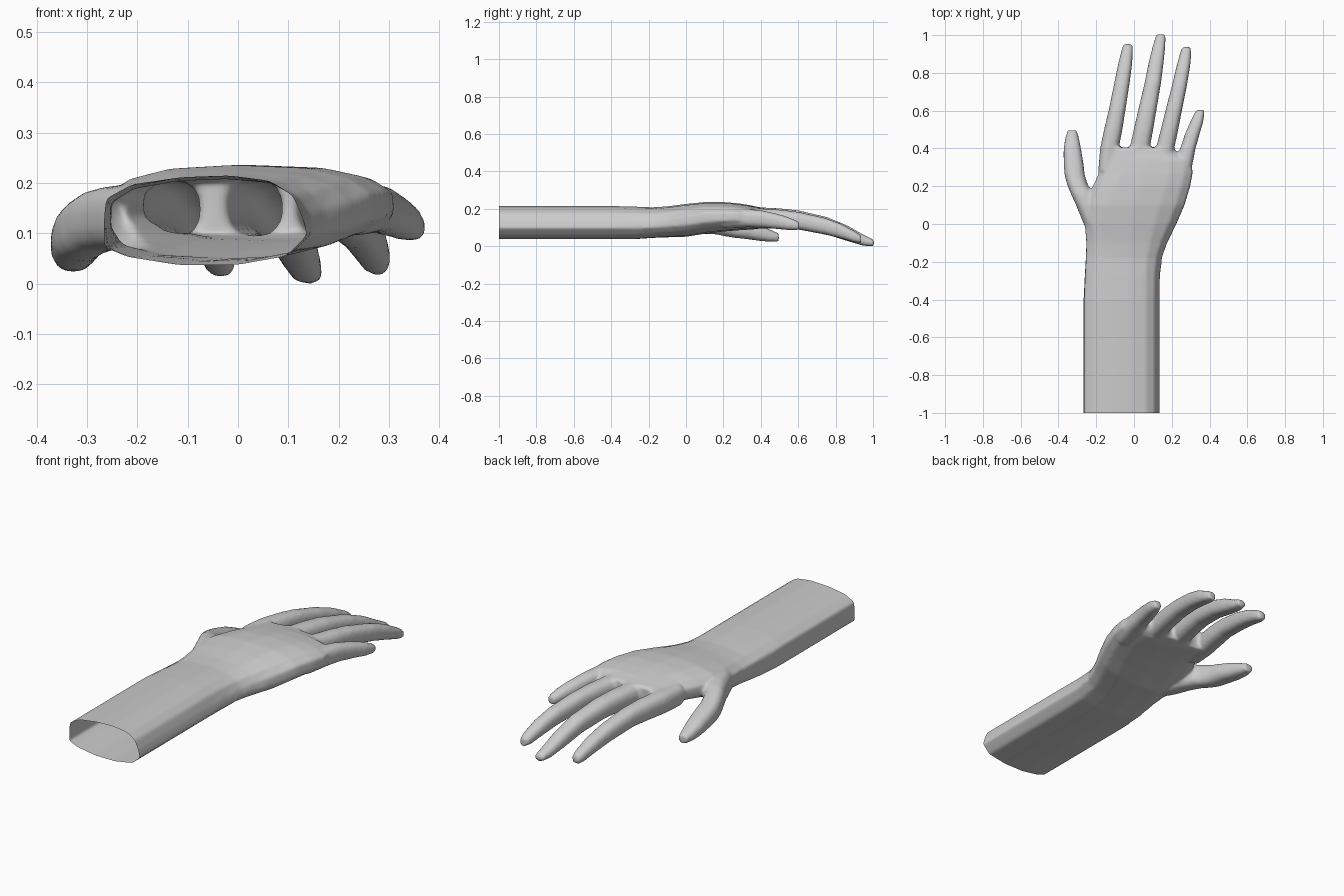
import bpy, bmesh, math

# Forearm cut outline (0..1 box): arched top, blunt left, pointed right
ARM = [(1, .33), (.98, .52), (.93, .78), (.82, .94), (.62, 1), (.38, .98), (.14, .9),
       (.01, .74), (0, .45), (0, .2), (.12, .09), (.37, 0), (.65, 0), (.9, .1)]
N = len(ARM)


def rounded(i, e=0.8):
    a = 2 * math.pi * i / N - 0.2
    c, s = math.cos(a), math.sin(a)
    return (.5 + .5 * math.copysign(abs(c) ** e, c), .5 + .5 * math.copysign(abs(s) ** e, s))


def loft(bm, sections):
    """Closed loft along y; section = (y, x0, x1, z0, z1, roundness)."""
    rings = []
    for y, x0, x1, z0, z1, t in sections:
        ring = []
        for i in range(N):
            (au, av), (ru, rv) = ARM[i], rounded(i)
            u, v = au + (ru - au) * t, av + (rv - av) * t
            ring.append(bm.verts.new((x0 + (x1 - x0) * u, y, z0 + (z1 - z0) * v)))
        rings.append(ring)
    for a, b in zip(rings, rings[1:]):
        for i in range(N):
            j = (i + 1) % N
            bm.faces.new((a[i], a[j], b[j], b[i]))
    bm.faces.new(rings[0][::-1])
    bm.faces.new(rings[-1])


def finger(bm, rows):
    """Rows of (x, y, z, width, height)."""
    loft(bm, [(y, x - w / 2, x + w / 2, z - h / 2, z + h / 2, 1) for x, y, z, w, h in rows])


bm = bmesh.new()

# Forearm, wrist and palm (arm runs long, trimmed later)
loft(bm, [(-1.06, -.267, .137, .037, .215, 0), (-.4, -.267, .137, .037, .215, 0),
          (-.28, -.262, .139, .037, .212, .15), (-.18, -.257, .15, .044, .208, .3),
          (-.1, -.255, .178, .047, .213, .5), (0, -.265, .228, .05, .226, .8),
          (.1, -.262, .272, .066, .236, 1), (.2, -.222, .302, .078, .236, 1),
          (.27, -.19, .315, .084, .23, 1), (.34, -.182, .308, .088, .22, 1),
          (.365, -.18, .25, .09, .214, 1), (.405, -.178, .205, .095, .207, 1)])

# Index, middle and ring fingers
finger(bm, [(-.145, .28, .15, .09, .11), (-.13, .4, .149, .1, .112), (-.11, .5, .146, .098, .108),
            (-.09, .6, .138, .09, .1), (-.065, .74, .108, .083, .092),
            (-.048, .84, .078, .076, .08), (-.036, .92, .046, .062, .064), (-.032, .953, .034, .046, .044)])
finger(bm, [(.005, .28, .155, .1, .11), (.03, .4, .151, .108, .114), (.05, .5, .149, .104, .108),
            (.07, .6, .142, .098, .1), (.1, .75, .11, .088, .095),
            (.118, .86, .07, .08, .085), (.134, .95, .031, .066, .06), (.143, 1.006, .016, .05, .034)])
finger(bm, [(.13, .26, .15, .1, .11), (.16, .38, .149, .1, .11), (.188, .5, .144, .094, .104),
            (.21, .6, .136, .088, .096), (.242, .74, .108, .08, .09),
            (.26, .83, .08, .074, .08), (.273, .9, .051, .062, .062), (.277, .936, .038, .046, .044)])

# Little finger
finger(bm, [(.235, .2, .15, .1, .11), (.262, .32, .15, .098, .1), (.285, .4, .146, .083, .094),
            (.31, .48, .134, .078, .084), (.332, .54, .122, .07, .072),
            (.346, .585, .112, .055, .054), (.35, .605, .108, .04, .04)])

# Thumb
finger(bm, [(-.19, -.06, .13, .1, .11), (-.215, .02, .13, .12, .13), (-.245, .1, .13, .125, .13),
            (-.275, .16, .125, .12, .125), (-.3, .21, .112, .11, .12), (-.314, .26, .1, .108, .112),
            (-.32, .32, .088, .106, .1), (-.326, .39, .072, .095, .088),
            (-.328, .45, .056, .076, .066), (-.327, .496, .046, .05, .044)])

bmesh.ops.recalc_face_normals(bm, faces=bm.faces)
mesh = bpy.data.meshes.new("hand_and_forearm")
bm.to_mesh(mesh)
bm.free()
hand = bpy.data.objects.new("hand_and_forearm", mesh)
bpy.context.collection.objects.link(hand)

# Merge the parts into one blended skin
remesh = hand.modifiers.new("merge", 'REMESH')
remesh.mode = 'VOXEL'
remesh.voxel_size = 0.009
soften = hand.modifiers.new("soften", 'SMOOTH')
soften.factor = 0.5
soften.iterations = 6
skin = bpy.data.meshes.new_from_object(
    hand.evaluated_get(bpy.context.evaluated_depsgraph_get()))
hand.modifiers.clear()

# Trim the forearm to leave an open, hollow end
bm = bmesh.new()
bm.from_mesh(skin)
bmesh.ops.bisect_plane(bm, geom=bm.verts[:] + bm.edges[:] + bm.faces[:],
                       plane_co=(0, -1, 0), plane_no=(0, -1, 0), clear_outer=True)
for f in bm.faces:
    f.smooth = True
bm.to_mesh(skin)
bm.free()
hand.data = skin
